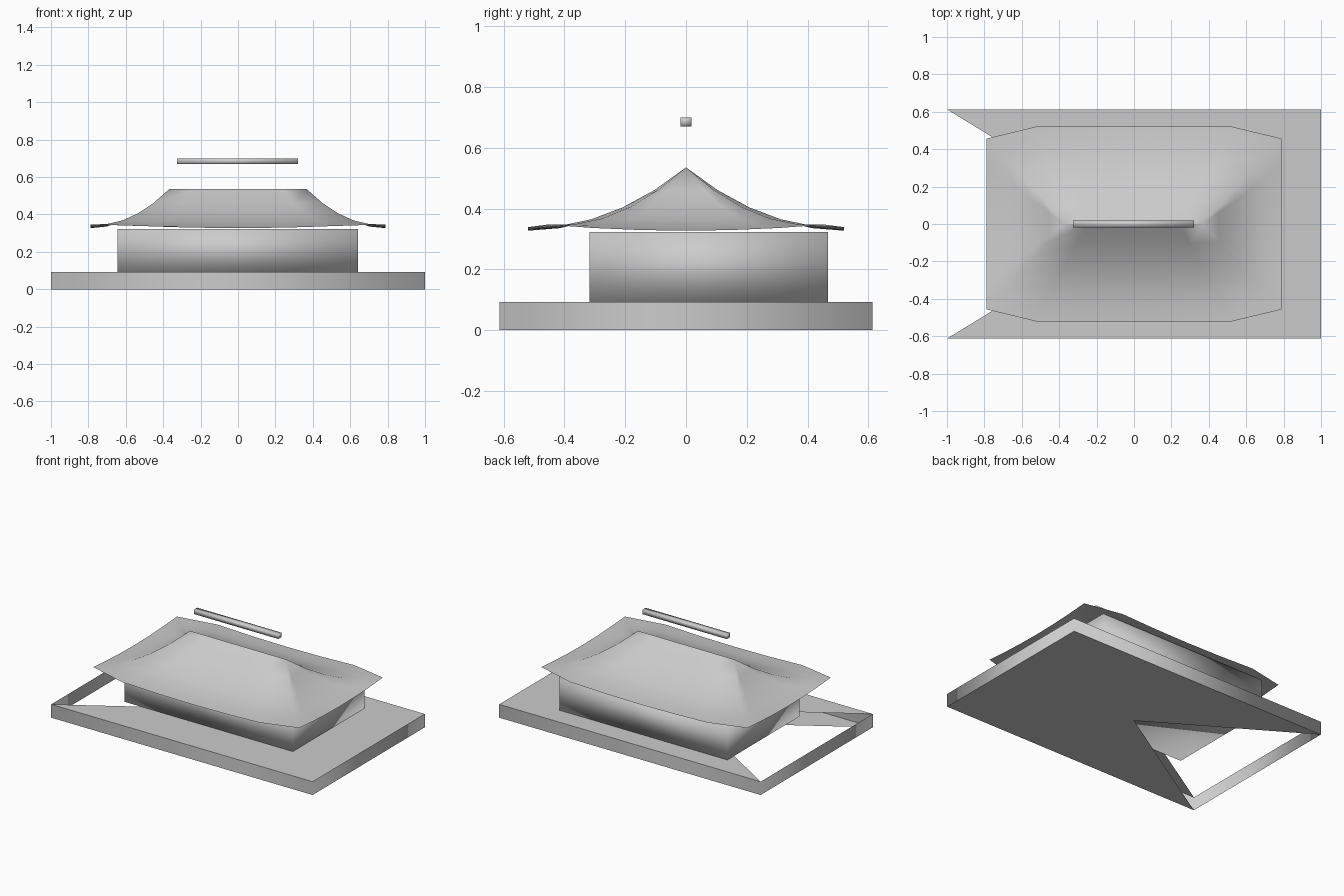
import bpy, bmesh, math

if "Cube" in bpy.data.objects:
    bpy.data.objects.remove(bpy.data.objects["Cube"])

grey = bpy.data.materials.new("plain_grey")
grey.diffuse_color = (0.6, 0.6, 0.6, 1)
grey.use_nodes = True
grey.node_tree.nodes["Principled BSDF"].inputs["Base Color"].default_value = grey.diffuse_color


def make(name, bm, smooth=True):
    me = bpy.data.meshes.new(name)
    for f in bm.faces:
        f.smooth = smooth
    bm.to_mesh(me)
    bm.free()
    me.materials.append(grey)
    ob = bpy.data.objects.new(name, me)
    bpy.context.collection.objects.link(ob)
    return ob


def box(name, lo, hi):
    bm = bmesh.new()
    bmesh.ops.create_cube(bm, size=1)
    for v in bm.verts:
        v.co = [(a + b) / 2 + c * (b - a) for a, b, c in zip(lo, hi, v.co)]
    return make(name, bm)


# Platform: four walls, fan-shaped top and bottom with the left wedge open
bm = bmesh.new()
corners = [(-1, -0.613), (1, -0.613), (1, 0.613), (-1, 0.613)]
low = [bm.verts.new((x, y, 0)) for x, y in corners]
high = [bm.verts.new((x, y, 0.092)) for x, y in corners]
c_low, c_high = bm.verts.new((0, 0, 0)), bm.verts.new((0, 0, 0.092))
caps = []
for i in range(4):
    j = (i + 1) % 4
    bm.faces.new((low[i], low[j], high[j], high[i]))
    if i < 3:
        caps += [bm.faces.new((high[i], high[j], c_high)),
                 bm.faces.new((low[j], low[i], c_low))]
cap_ids = [0] * 0
bm.faces.index_update()
cap_ids = [f.index for f in caps]
platform = make("platform", bm)
for i in cap_ids:
    platform.data.polygons[i].use_smooth = False

# Hall body, set back from the front
box("hall_body", (-0.645, -0.318, 0.092), (0.642, 0.468, 0.323))

# Curved hip roof: rings blend from the ridge line out to the upturned eave
EX, EY, CY, RIDGE = 0.788, 0.52, 0.457, 0.368
front = [(EX * k / 3, -(CY if abs(k) == 3 else EY)) for k in range(-3, 4)]
side = [(EX, CY * k / 3) for k in range(-2, 3)]
half = front + side
eave = half + [(-x, -y) for x, y in half]
STEPS = 5
bm = bmesh.new()
rings = []
for s in range(STEPS + 1):
    t = s / STEPS
    ring = []
    for x, y in eave:
        rx = x * RIDGE / EX
        lift = 0.02 * t * t * (abs(x) / EX * abs(y) / CY) ** 2
        z = 0.327 + 0.208 * (1 - t) ** 2 + min(lift, 0.02 * t * t)
        ring.append(bm.verts.new((rx + (x - rx) * t, y * t, z)))
    rings.append(ring)
n = len(eave)
for a, b in zip(rings, rings[1:]):
    for i in range(n):
        j = (i + 1) % n
        bm.faces.new((b[i], b[j], a[j], a[i]))
bmesh.ops.remove_doubles(bm, verts=bm.verts, dist=0.0005)
roof = make("roof", bm)
bpy.context.view_layer.objects.active = roof
roof.select_set(True)
bpy.ops.object.shade_smooth_by_angle(angle=math.radians(62))

# Ridge beam floating above the roof
box("ridge_beam", (-0.325, -0.018, 0.67), (0.322, 0.018, 0.70))
